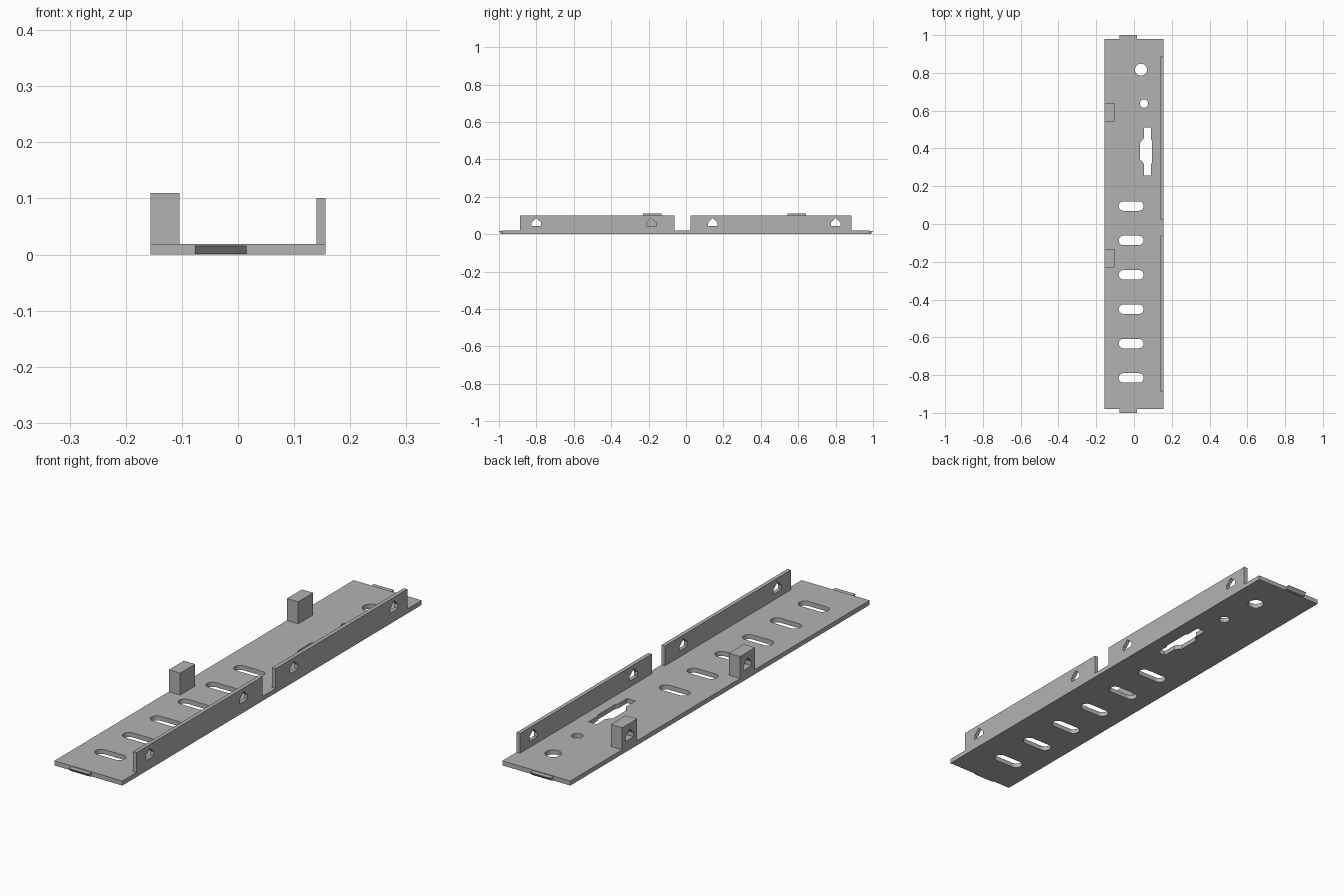
import bpy
import bmesh
from math import cos, sin, pi
from mathutils import Vector

cube = bpy.data.objects.get("Cube")
if cube:
    bpy.data.objects.remove(cube, do_unlink=True)

# One grey material
grey = bpy.data.materials.new("light_grey")
grey.use_nodes = True
colour = (0.45, 0.45, 0.45, 1)
grey.diffuse_color = colour
grey.node_tree.nodes["Principled BSDF"].inputs["Base Color"].default_value = colour


def add_prism(bm, points, depth):
    """Extrude a closed 3D outline along the depth vector."""
    face = bm.faces.new([bm.verts.new(p) for p in points])
    extruded = bmesh.ops.extrude_face_region(bm, geom=[face], use_keep_orig=True)["geom"]
    moved = [v for v in extruded if isinstance(v, bmesh.types.BMVert)]
    bmesh.ops.translate(bm, verts=moved, vec=Vector(depth))


def make_part(name, prisms):
    """Create an object from a list of (outline, depth) prisms."""
    bm = bmesh.new()
    for points, depth in prisms:
        add_prism(bm, points, depth)
    bmesh.ops.recalc_face_normals(bm, faces=bm.faces)
    mesh = bpy.data.meshes.new(name)
    bm.to_mesh(mesh)
    bm.free()
    mesh.materials.append(grey)
    obj = bpy.data.objects.new(name, mesh)
    bpy.context.collection.objects.link(obj)
    return obj


def box(x0, x1, y0, y1, z0, z1):
    outline = [(x0, y0, z0), (x1, y0, z0), (x1, y1, z0), (x0, y1, z0)]
    return outline, (0, 0, z1 - z0)


def cut(obj, prisms):
    """Cut the prisms out of the object and drop the cutter."""
    cutter = make_part("cutter", prisms)
    cutter.hide_render = True
    mod = obj.modifiers.new("holes", "BOOLEAN")
    mod.operation = "DIFFERENCE"
    mod.solver = "EXACT"
    mod.object = cutter
    graph = bpy.context.evaluated_depsgraph_get()
    mesh = bpy.data.meshes.new_from_object(obj.evaluated_get(graph))
    obj.modifiers.clear()
    obj.data = mesh
    bpy.data.objects.remove(cutter, do_unlink=True)


THROUGH = (0, 0, 0.1)


def flat(points):
    """Plan outline to a cutter running through the plate."""
    return [(x, y, -0.04) for x, y in points], THROUGH


def slot(cx, cy, half_length, r, steps=10):
    """Stadium outline; with no half length it is a circle."""
    points = []
    for side, start in ((1, -pi / 2), (-1, pi / 2)):
        for i in range(steps + (half_length > 0)):
            a = start + pi * i / steps
            points.append((cx + side * half_length + r * cos(a), cy + r * sin(a)))
    return flat(points)


def peaked_hole(x, y, depth):
    """Small house-shaped hole along x."""
    outline = [(-0.026, 0.044), (0.026, 0.044), (0.026, 0.062), (0, 0.086), (-0.026, 0.062)]
    return [(x, y + dy, z) for dy, z in outline], (depth, 0, 0)


# Base plate with slots, round holes and stepped opening
W, L, T = 0.156, 0.98, 0.019
plate = make_part("base_plate", [box(-W, W, -L, L, 0, T)])
stepped = [(0.052, 0.51), (0.09, 0.51), (0.09, 0.45), (0.096, 0.44), (0.096, 0.325),
           (0.09, 0.315), (0.09, 0.257), (0.052, 0.257), (0.052, 0.32),
           (0.032, 0.343), (0.032, 0.43), (0.052, 0.455)]
openings = [slot(-0.015, 0.095 - 0.182 * i, 0.041, 0.025) for i in range(6)]
openings += [slot(0.037, 0.817, 0, 0.032), slot(0.053, 0.637, 0, 0.022), flat(stepped)]
cut(plate, openings)

# Wedge tabs at both ends, undercut towards the plate
for name, s in (("front_tab", -1), ("back_tab", 1)):
    section = [(0.975, 0.002), (0.988, 0.002), (1, 0.015), (1, 0.0165), (0.975, 0.0165)]
    make_part(name, [([(-0.077, s * y, z) for y, z in section], (0.092, 0, 0))])

# Two upright side walls with peaked holes
walls = (("front_wall", -0.887, -0.062, (-0.8, -0.185)),
         ("back_wall", 0.024, 0.886, (0.143, 0.8)))
for name, y0, y1, holes in walls:
    wall = make_part(name, [box(0.14, W, y0, y1, T, 0.101)])
    cut(wall, [peaked_hole(0.1, y, 0.1) for y in holes])

# Two blocks on the opposite edge, each with a blind pocket on its outer face
for name, y in (("front_block", -0.181), ("back_block", 0.592)):
    block = make_part(name, [box(-W, -0.104, y - 0.049, y + 0.049, T, 0.11)])
    cut(block, [peaked_hole(-0.2, y, 0.08)])
